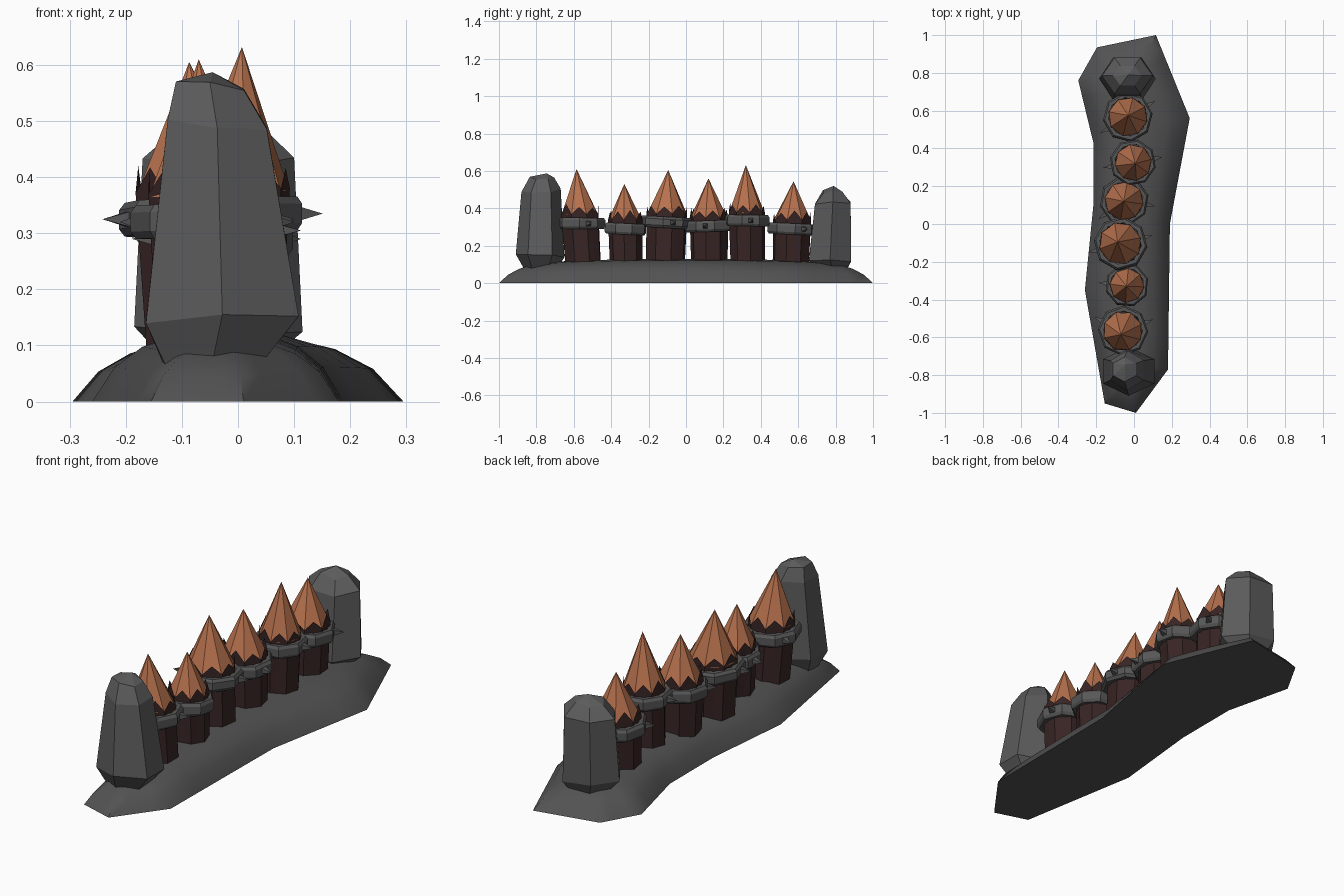
import bpy, bmesh, math, random
from mathutils import Vector, Matrix

if "Cube" in bpy.data.objects:
    bpy.data.objects.remove(bpy.data.objects["Cube"], do_unlink=True)
random.seed(4)


def material(name, rgb):
    m = bpy.data.materials.new(name)
    m.use_nodes = True
    m.diffuse_color = (*rgb, 1)
    node = next(n for n in m.node_tree.nodes if n.type == 'BSDF_PRINCIPLED')
    node.inputs["Base Color"].default_value = (*rgb, 1)
    node.inputs["Roughness"].default_value = 0.9
    return m


STONE = material("grey stone", (0.105, 0.105, 0.105))
EARTH = material("dark ground", (0.085, 0.085, 0.085))
IRON = material("iron", (0.095, 0.095, 0.097))
BARK = material("dark bark", (0.04, 0.018, 0.018))
WOOD = material("cut wood", (0.47, 0.165, 0.075))


def finish(name, bm, mat):
    bmesh.ops.remove_doubles(bm, verts=bm.verts, dist=0.0005)
    bmesh.ops.recalc_face_normals(bm, faces=bm.faces)
    mesh = bpy.data.meshes.new(name)
    bm.to_mesh(mesh)
    bm.free()
    mesh.materials.append(mat)
    ob = bpy.data.objects.new(name, mesh)
    bpy.context.collection.objects.link(ob)
    return ob


def loft(bm, rings, close=False):
    """Skin a list of rings of points; close joins the last ring to the first."""
    vs = [[bm.verts.new(p) for p in ring] for ring in rings]
    pairs = list(zip(vs, vs[1:])) + ([(vs[-1], vs[0])] if close else [])
    n = len(vs[0])
    for a, b in pairs:
        for i in range(n):
            j = (i + 1) % n
            bm.faces.new((a[i], a[j], b[j], b[i]))
    return vs


def circle(centre, rx, ry, n, turn=0.0):
    return [Vector(centre) + Vector((rx * math.cos(turn + math.tau * i / n),
                                     ry * math.sin(turn + math.tau * i / n), 0))
            for i in range(n)]


# Ground mound: rings drawn in from the outline towards a central spine
outline = [(0.116, 1.0), (-0.196, 0.935), (-0.295, 0.76), (-0.215, 0.43), (-0.215, 0.1),
           (-0.26, -0.35), (-0.155, -0.95), (0.01, -1.0), (0.18, -0.77), (0.19, 0.0), (0.295, 0.56)]
edge = []
for a, b in zip(outline, outline[1:] + outline[:1]):
    edge += [Vector((*a, 0)).lerp(Vector((*b, 0)), k / 4) for k in range(4)]
rings = []
for t, z in ((0, 0), (0.17, 0.06), (0.38, 0.096), (0.65, 0.118), (1, 0.125)):
    ring = []
    for p in edge:
        q = p.lerp(Vector((-0.025, max(-0.72, min(0.72, p.y)), 0)), t)
        q.z = z * (1.03 - 0.33 * abs(q.y) ** 3)
        ring.append(q)
    rings.append(ring)
bm = bmesh.new()
bottom = loft(bm, rings)[0]
bm.faces.new(bottom)
ground = finish("ground_mound", bm, EARTH)
bpy.ops.object.select_all(action='DESELECT')
ground.select_set(True)
bpy.context.view_layer.objects.active = ground
bpy.ops.object.shade_smooth_by_angle(angle=math.radians(50))


# Standing stones: six-sided, pointed below, tapered above
def stone(name, levels, apex, turn):
    bm = bmesh.new()
    rings = []
    for x, y, z, rx, ry in levels:
        ring = circle((x, y, z), rx, ry, 6, turn)
        for p in ring:
            p.z += random.uniform(-0.012, 0.012)
        rings.append(ring)
    vs = loft(bm, rings)
    bm.faces.new(vs[0])
    tip = bm.verts.new(apex)
    for a, b in zip(vs[-1], vs[-1][1:] + vs[-1][:1]):
        bm.faces.new((a, b, tip))
    finish(name, bm, STONE)


stone("front_stone", [(-0.05, -0.78, 0.055, 0.085, 0.07), (-0.028, -0.78, 0.145, 0.157, 0.13),
                      (-0.037, -0.775, 0.495, 0.102, 0.105), (-0.05, -0.77, 0.562, 0.07, 0.065)],
      (-0.045, -0.745, 0.587), -math.pi / 2)
stone("back_stone", [(-0.035, 0.785, 0.065, 0.09, 0.075), (-0.035, 0.77, 0.125, 0.15, 0.13),
                     (-0.035, 0.785, 0.425, 0.135, 0.11), (-0.035, 0.785, 0.49, 0.075, 0.06)],
      (-0.03, 0.79, 0.52), 0.0)


# Stakes: bark trunk with a jagged top, sharpened point, iron band with spikes
def stake(index, x, y, r, tip, shoulder, band_z, spikes):
    name = f"stake_{index}_"
    turn = index * 0.35
    tip = Vector(tip)
    lean = Vector((tip.x - x, tip.y - y, 0)) * 0.5
    top = Vector((x, y, shoulder)) + lean

    bm = bmesh.new()
    jagged = circle(top, r, r, 16, turn)
    for i, p in enumerate(jagged):
        if i % 2:
            p.xy = top.xy + (p.xy - top.xy) * 0.93
            p.z += 0.045 + random.uniform(-0.012, 0.008)
    foot = circle((x, y, 0.1), r * 0.95, r * 0.95, 16, turn)
    for ring in (foot,):
        for i in range(1, 16, 2):
            ring[i] = (ring[i - 1] + ring[(i + 1) % 16]) / 2
    loft(bm, [foot, jagged])
    finish(name + "trunk", bm, BARK)

    bm = bmesh.new()
    base = [bm.verts.new(p) for p in circle(top - Vector((0, 0, 0.005)), r * 0.99, r * 0.99, 8, turn)]
    point = bm.verts.new(tip)
    bm.faces.new(base)
    for a, b in zip(base, base[1:] + base[:1]):
        bm.faces.new((a, b, point))
    finish(name + "point", bm, WOOD)

    # Chamfered octagonal band
    centre = Vector((x, y, band_z)) + lean * 0.8
    bm = bmesh.new()
    profile = [(0.98, -0.03), (1.17, -0.03), (1.26, -0.017),
               (1.26, 0.017), (1.17, 0.03), (0.98, 0.03)]
    loft(bm, [circle(centre + Vector((0, 0, h)), r * k, r * k, 8, turn + math.pi / 8)
              for k, h in profile], close=True)
    tilt = Matrix.Rotation(random.uniform(-0.06, 0.06), 3, 'X')
    bmesh.ops.rotate(bm, verts=bm.verts, cent=centre, matrix=tilt)
    finish(name + "band", bm, IRON)

    # Spikes stand on the flat sides of the band
    bm = bmesh.new()
    for side in spikes:
        a = turn + side * math.pi / 4
        out = Vector((math.cos(a), math.sin(a), 0))
        place = (Matrix.Translation(centre + out * (r * 1.15 + 0.022))
                 @ out.to_track_quat('Z', 'Y').to_matrix().to_4x4()
                 @ Matrix.Rotation(math.pi / 4, 4, 'Z'))
        bmesh.ops.create_cone(bm, cap_ends=True, segments=4, radius1=0.02,
                              radius2=0, depth=0.05, matrix=place)
    finish(name + "spikes", bm, IRON)


stakes = [
    (-0.05, -0.55, 0.106, (-0.07, -0.585, 0.61), 0.37, 0.32, (0, 3)),
    (-0.035, -0.32, 0.092, (-0.04, -0.33, 0.53), 0.34, 0.29, (3,)),
    (-0.06, -0.11, 0.113, (-0.087, -0.095, 0.605), 0.372, 0.325, (7, 3)),
    (-0.05, 0.125, 0.104, (-0.055, 0.12, 0.56), 0.35, 0.305, (3, 6)),
    (-0.015, 0.33, 0.098, (0.007, 0.32, 0.632), 0.38, 0.335, (6, 2)),
    (-0.035, 0.56, 0.105, (-0.03, 0.575, 0.545), 0.34, 0.29, (6, 2)),
]
for i, spec in enumerate(stakes):
    stake(i + 1, *spec)
